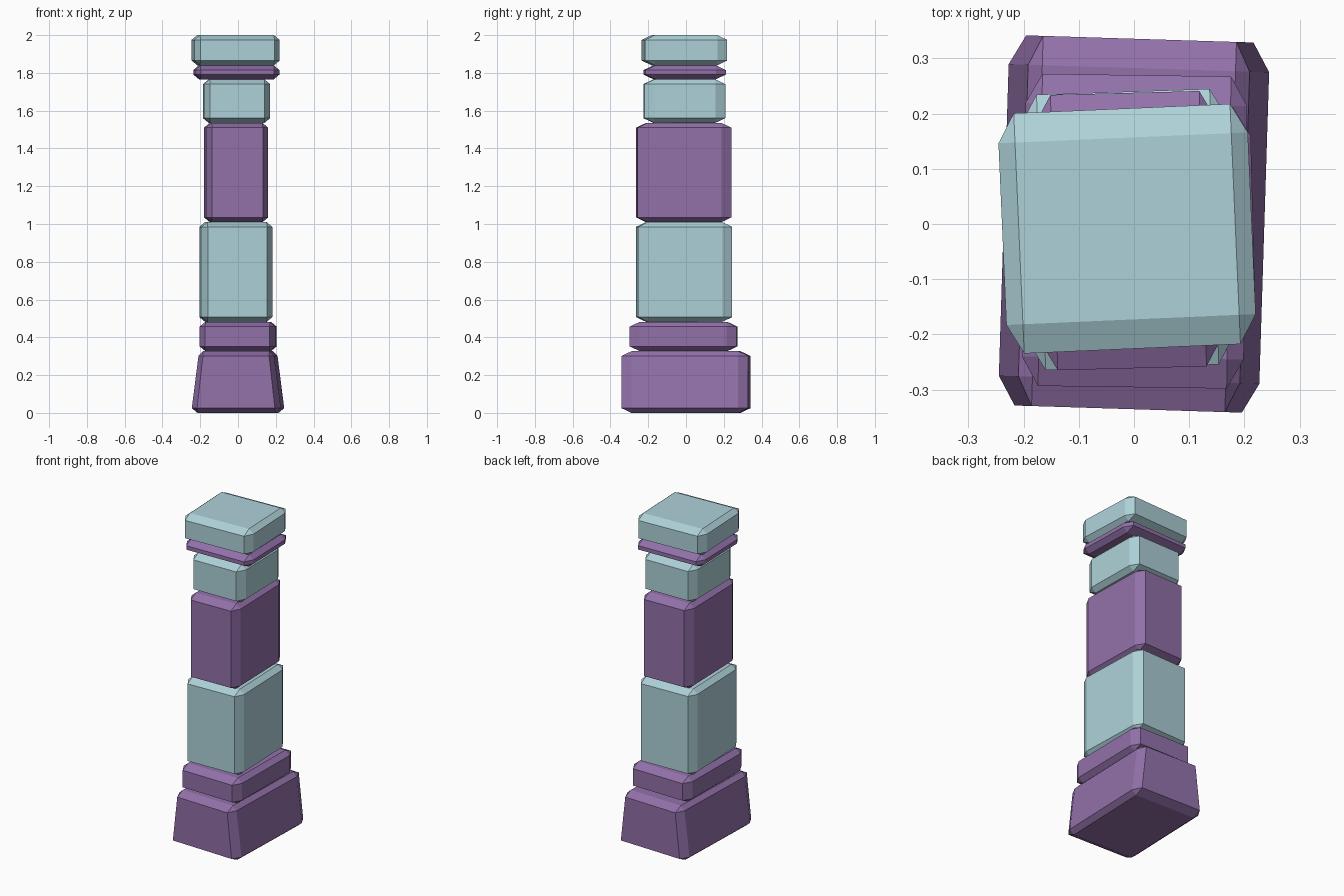
import bpy, bmesh
from math import radians, sin, cos
from mathutils import Matrix

if "Cube" in bpy.data.objects:
    bpy.data.objects.remove(bpy.data.objects["Cube"])


def material(name, rgb):
    m = bpy.data.materials.new(name)
    m.diffuse_color = (*rgb, 1)
    m.use_nodes = True
    m.node_tree.nodes["Principled BSDF"].inputs["Base Color"].default_value = m.diffuse_color
    return m


PURPLE = material("purple_stone", (0.29, 0.165, 0.40))
TEAL = material("teal_stone", (0.42, 0.64, 0.69))
CHAMFER = (0.03, 0.053, 0.025)


def block(name, mat, xr, yr, zr, angle, taper=1.0):
    """Chamfered stone filling the given x, y, z ranges once turned by angle."""
    a = abs(radians(angle))
    hx, hy, hz = [(r[1] - r[0]) / 2 for r in (xr, yr, zr)]
    half = (hx - (hy - CHAMFER[1]) * sin(a), hy - (hx - CHAMFER[0]) * sin(a), hz)
    bm = bmesh.new()
    bmesh.ops.create_cube(bm, size=2)
    bmesh.ops.bevel(bm, geom=bm.edges[:], offset=0.5, segments=1, affect='EDGES')
    # Resize the bevelled cube so every chamfer keeps its fixed width
    for v in bm.verts:
        for i in range(3):
            size = half[i] if abs(v.co[i]) > 0.75 else half[i] - CHAMFER[i]
            v.co[i] = size if v.co[i] > 0 else -size
        if v.co.z > 0:
            v.co.x *= taper
    centre = [sum(r) / 2 for r in (xr, yr, zr)]
    bm.transform(Matrix.Translation(centre) @ Matrix.Rotation(radians(angle), 4, 'Z'))
    bmesh.ops.recalc_face_normals(bm, faces=bm.faces[:])
    mesh = bpy.data.meshes.new(name)
    bm.to_mesh(mesh)
    bm.free()
    mesh.materials.append(mat)
    bpy.context.collection.objects.link(bpy.data.objects.new(name, mesh))


# Stones from the ground up
block("base", PURPLE, (-0.245, 0.245), (-0.342, 0.342), (0, 0.327), -1.8, taper=0.85)
block("base_collar", PURPLE, (-0.203, 0.205), (-0.298, 0.272), (0.327, 0.482), -0.8)
block("lower_shaft", TEAL, (-0.205, 0.182), (-0.265, 0.245), (0.482, 1.01), 1.9)
block("upper_shaft", PURPLE, (-0.18, 0.16), (-0.265, 0.241), (1.01, 1.535), 1.5)
block("neck", TEAL, (-0.185, 0.17), (-0.225, 0.208), (1.535, 1.766), 1)
block("capital_band", PURPLE, (-0.237, 0.22), (-0.225, 0.211), (1.766, 1.84), 1.5)
block("capital", TEAL, (-0.246, 0.221), (-0.235, 0.218), (1.84, 2.0), 2.5)
